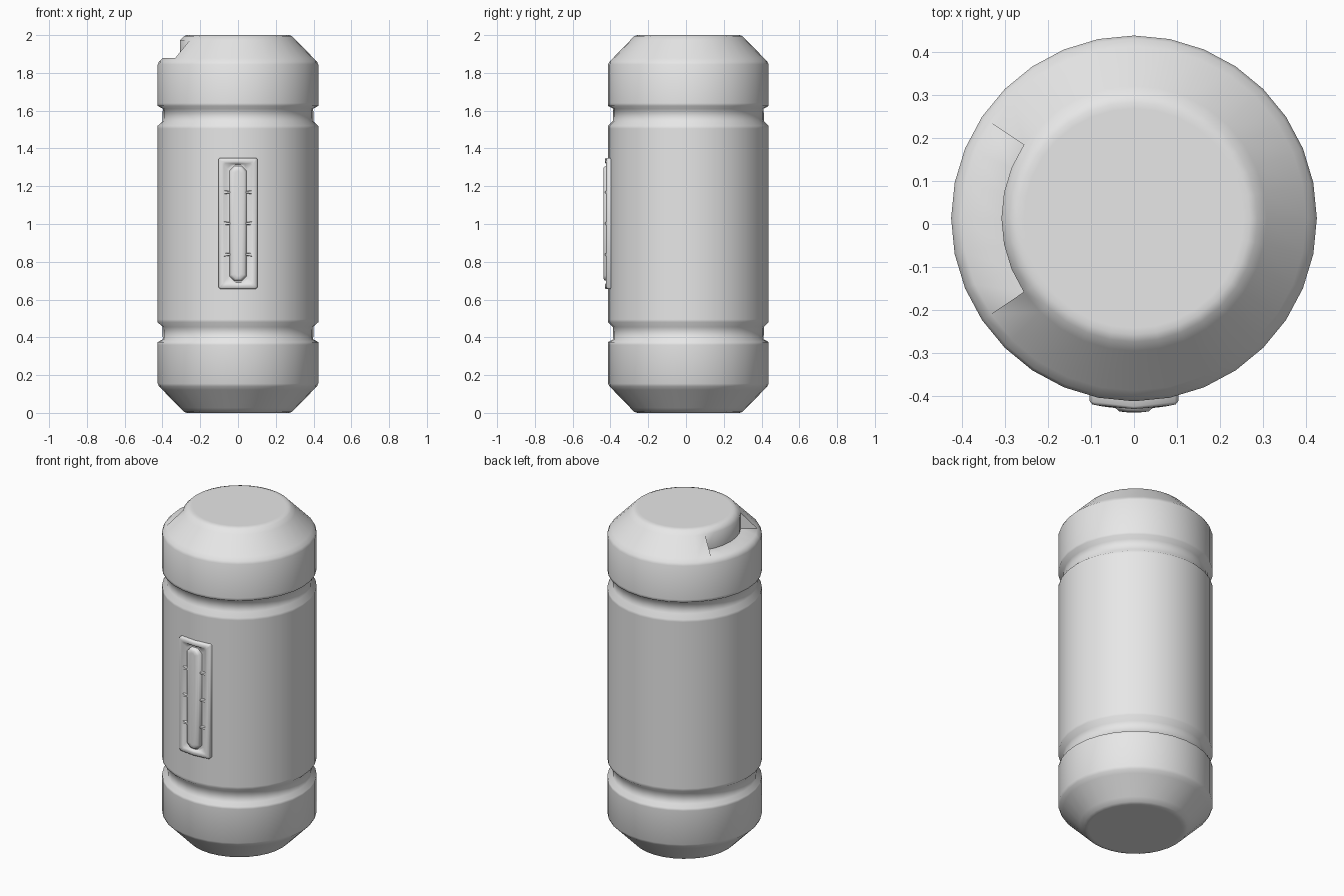
import bpy, bmesh, math

cube = bpy.data.objects.get("Cube")
if cube:
    bpy.data.objects.remove(cube, do_unlink=True)

SIDES = 32
CENTRE_Y = 0.013

grey = bpy.data.materials.new("plain grey")
grey.use_nodes = True
grey.diffuse_color = (0.8, 0.8, 0.8, 1)
grey.node_tree.nodes["Principled BSDF"].inputs["Base Color"].default_value = (0.8, 0.8, 0.8, 1)


def finish(bm, name, angle):
    bmesh.ops.recalc_face_normals(bm, faces=bm.faces)
    mesh = bpy.data.meshes.new(name)
    bm.to_mesh(mesh)
    bm.free()
    obj = bpy.data.objects.new(name, mesh)
    bpy.context.collection.objects.link(obj)
    mesh.materials.append(grey)
    bpy.ops.object.select_all(action='DESELECT')
    obj.select_set(True)
    bpy.context.view_layer.objects.active = obj
    bpy.ops.object.shade_smooth_by_angle(angle=math.radians(angle))
    return obj


def bridge(bm, a, b, skip=()):
    n = len(a)
    for i in range(n):
        if i not in skip:
            bm.faces.new((a[i], a[(i + 1) % n], b[(i + 1) % n], b[i]))


def polar(r, i, z):
    t = 2 * math.pi * i / SIDES
    return (r * math.cos(t), CENTRE_Y + r * math.sin(t), z)


# Canister body: upper half profile, mirrored for the lower half
LIP, LEDGE = (0.308, 1.973), (0.40, 1.878)
upper = [(0.425, 1.505), (0.425, 1.52), (0.40, 1.545), (0.398, 1.61), (0.425, 1.625),
         (0.425, 1.64), (0.425, 1.845), (0.418, 1.86), LEDGE, LIP,
         (0.287, 1.994), (0.27, 2.0), (0.255, 2.0)]
profile = [(r, 2 - z) for r, z in reversed(upper)] + upper

bm = bmesh.new()
rings = [[bm.verts.new(polar(r, i, z)) for i in range(SIDES)] for r, z in profile]
notch = range(SIDES // 2 - 3, SIDES // 2 + 3)
ledge_ring = profile.index(LEDGE)
for k in range(len(rings) - 1):
    bridge(bm, rings[k], rings[k + 1], notch if k == ledge_ring else ())
bm.faces.new(rings[0])
bm.faces.new(rings[-1])

# Stepped notch in the top shoulder: flat ledge, upright wall, triangular ends
outer, lip = rings[ledge_ring], rings[ledge_ring + 1]
inner = {i: bm.verts.new(polar(LIP[0], i, LEDGE[1])) for i in range(notch[0], notch[-1] + 2)}
for i in notch:
    bm.faces.new((outer[i], outer[i + 1], inner[i + 1], inner[i]))
    bm.faces.new((inner[i], inner[i + 1], lip[i + 1], lip[i]))
for i in (notch[0], notch[-1] + 1):
    bm.faces.new((outer[i], inner[i], lip[i]))
finish(bm, "canister_body", 63)


# Front panel, bent around the body
PANEL_Z = 1.003


def bent(x, z, r):
    return (x, CENTRE_Y - math.sqrt(r * r - x * x), PANEL_Z + z)


def panel_loop(bm, hx, hz, c, r):
    right = [(0, hz), (hx - c, hz), (hx, hz - c), (hx, c - hz), (hx - c, -hz)]
    pts = right + [(-x, -z) for x, z in right]
    return [bm.verts.new(bent(x, z, r)) for x, z in pts]


bm = bmesh.new()
sections = [
    (0.103, 0.347, 0.008, 0.405), (0.103, 0.347, 0.008, 0.437),   # outer side
    (0.097, 0.341, 0.008, 0.443), (0.082, 0.326, 0.008, 0.443),   # rim
    (0.075, 0.319, 0.010, 0.440), (0.058, 0.312, 0.022, 0.428),   # hollow
    (0.046, 0.305, 0.026, 0.428), (0.043, 0.302, 0.026, 0.443),   # raised bar
    (0.034, 0.293, 0.022, 0.450), (0.016, 0.278, 0.012, 0.451)]
loops = [panel_loop(bm, *s) for s in sections]
for a, b in zip(loops, loops[1:]):
    bridge(bm, a, b)
bm.faces.new(loops[0])
bm.faces.new(loops[-1])
finish(bm, "front_panel", 50)

# Small ribs joining the raised bar to the panel rim
bm = bmesh.new()
for z in (-0.165, 0, 0.165):
    for side in (-1, 1):
        ends = []
        for x, h in ((0.034, 0.007), (0.055, 0.008), (0.074, 0.014)):
            x *= side
            ends.append([bm.verts.new(bent(x, z + dz, r)) for dz, r in
                         ((-h, 0.425), (-h * 0.6, 0.443), (h * 0.6, 0.443), (h, 0.425))])
        for a, b in zip(ends, ends[1:]):
            bridge(bm, a, b)
        bm.faces.new(ends[0])
        bm.faces.new(ends[-1])
finish(bm, "panel_ribs", 40)
